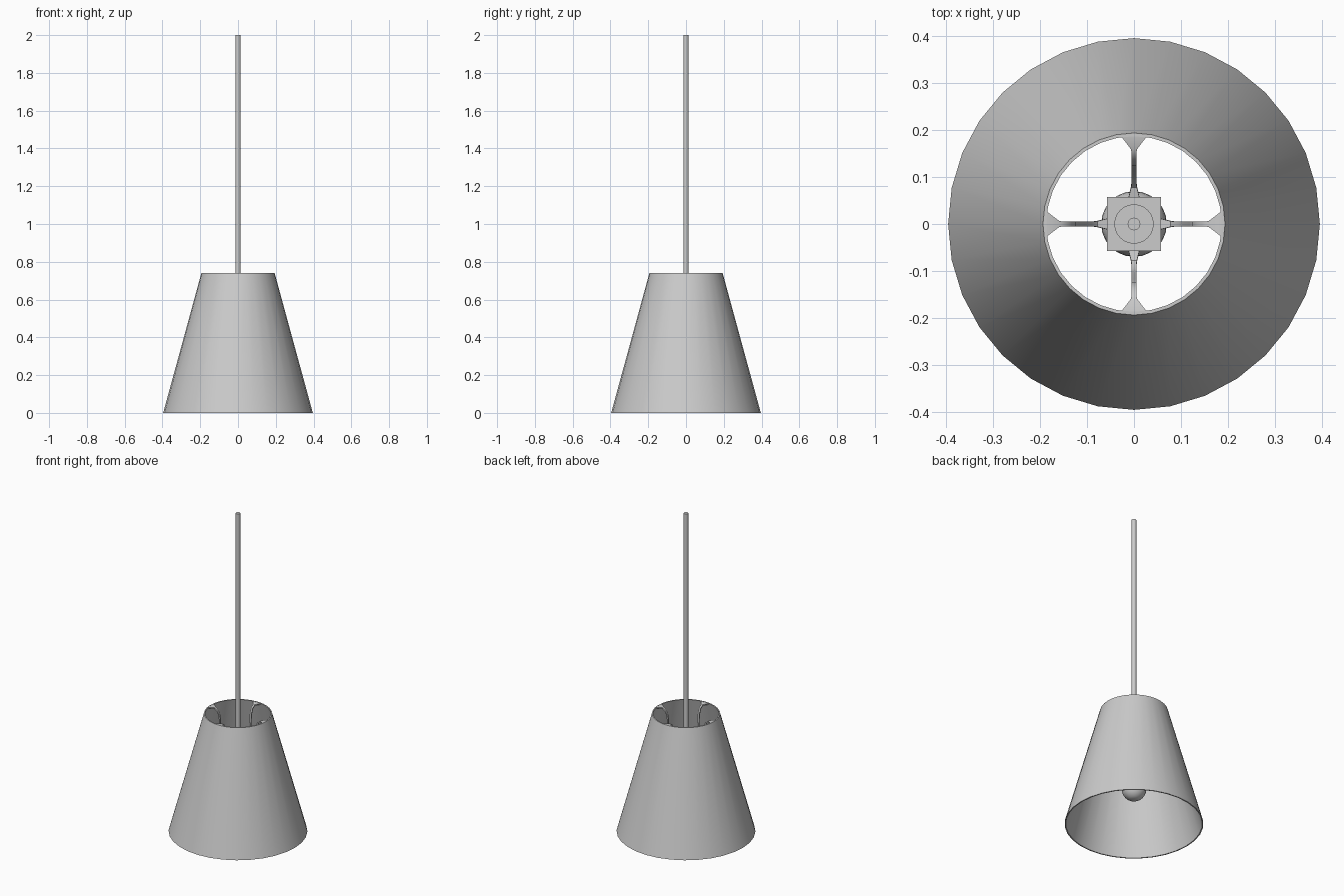
import bpy
import bmesh
from math import cos, sin, pi, radians
from mathutils import Matrix

cube = bpy.data.objects.get("Cube")
if cube:
    bpy.data.objects.remove(cube, do_unlink=True)

# One grey finish for the whole lamp
grey = bpy.data.materials.new("light_grey")
grey.use_nodes = True
colour = (0.6, 0.6, 0.6, 1)
grey.diffuse_color = colour
grey.node_tree.nodes["Principled BSDF"].inputs["Base Color"].default_value = colour


def finish(name, bm, smooth=True):
    bmesh.ops.recalc_face_normals(bm, faces=bm.faces[:])
    mesh = bpy.data.meshes.new(name)
    bm.to_mesh(mesh)
    bm.free()
    mesh.materials.append(grey)
    ob = bpy.data.objects.new(name, mesh)
    bpy.context.collection.objects.link(ob)
    if smooth:
        bpy.ops.object.select_all(action="DESELECT")
        bpy.context.view_layer.objects.active = ob
        ob.select_set(True)
        bpy.ops.object.shade_smooth_by_angle(angle=radians(35))
    return ob


def lathe(name, profile, sides, closed=False):
    """Turn a list of (radius, height) points around the z axis."""
    bm = bmesh.new()
    rings = [[bm.verts.new((r * cos(2 * pi * i / sides), r * sin(2 * pi * i / sides), z))
              for i in range(sides)] for r, z in profile]
    pairs = list(zip(rings, rings[1:]))
    if closed:
        pairs.append((rings[-1], rings[0]))
    else:
        bm.faces.new(rings[0])
        bm.faces.new(rings[-1])
    for a, b in pairs:
        for i in range(sides):
            j = (i + 1) % sides
            bm.faces.new((a[i], a[j], b[j], b[i]))
    return finish(name, bm)


# Conical shade, open at both ends with a thin wall
lathe("shade", [(0.396, 0), (0.194, 0.74), (0.187, 0.74), (0.389, 0)], 32, closed=True)

# Hanging rod and the collar it sits in
lathe("rod", [(0.0135, 0.45), (0.0135, 2.0)], 16)
lathe("collar", [(0.042, 0.44), (0.042, 0.5)], 24)

# Square hub that carries the arms
bm = bmesh.new()
bmesh.ops.create_cube(bm, size=1, matrix=Matrix.Translation((0, 0, 0.42))
                      @ Matrix.Diagonal((0.116, 0.116, 0.06, 1)))
finish("hub", bm, smooth=False)

# Lamp holder and round bulb
lathe("lamp_holder", [(0.04, 0.3), (0.04, 0.4)], 24)
zc, rb = 0.228, 0.07
ball = [(rb * sin(a), zc - rb * cos(a)) for a in (pi * k / 14 for k in range(1, 12))]
lathe("bulb", ball + [(0.036, 0.31)], 24)

# S-shaped arms: (radius, height, half width), flaring where they meet the shade
path = [(0.055, 0.425, 0.012), (0.08, 0.43, 0.006), (0.098, 0.45, 0.005),
        (0.108, 0.5, 0.005), (0.122, 0.62, 0.005), (0.128, 0.687, 0.005),
        (0.14, 0.717, 0.005), (0.16, 0.732, 0.006), (0.188, 0.735, 0.028)]
half = 0.004
for number, side in enumerate(("left", "back", "right", "front")):
    bm = bmesh.new()
    sections = []
    for k, (r, z, w) in enumerate(path):
        before, after = path[max(k - 1, 0)], path[min(k + 1, len(path) - 1)]
        dr, dz = after[0] - before[0], after[1] - before[1]
        length = (dr * dr + dz * dz) ** 0.5
        nr, nz = -dz / length * half, dr / length * half
        sections.append([bm.verts.new((r + s * nr, t * w, z + s * nz))
                         for s, t in ((-1, -1), (-1, 1), (1, 1), (1, -1))])
    for a, b in zip(sections, sections[1:]):
        for i in range(4):
            j = (i + 1) % 4
            bm.faces.new((a[i], a[j], b[j], b[i]))
    bm.faces.new(sections[0])
    bm.faces.new(sections[-1])
    bm.transform(Matrix.Rotation(number * pi / 2, 4, "Z"))
    finish(side + "_arm", bm)
